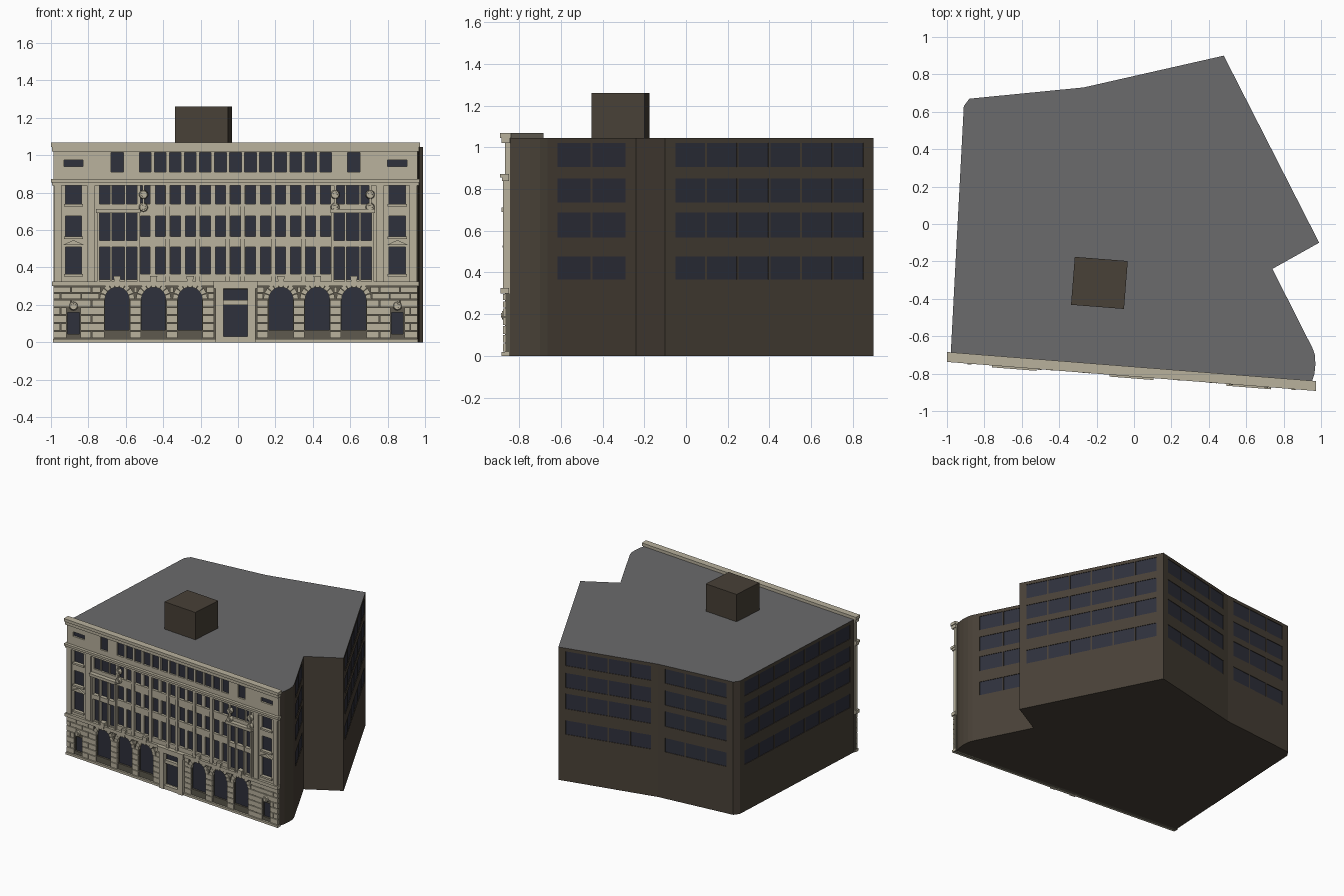
import bpy, bmesh, math
from mathutils import Matrix, Vector

if "Cube" in bpy.data.objects:
    bpy.data.objects.remove(bpy.data.objects["Cube"])


def material(name, rgb):
    m = bpy.data.materials.new(name)
    m.use_nodes = True
    m.diffuse_color = (*rgb, 1)
    bsdf = next(n for n in m.node_tree.nodes if n.type == "BSDF_PRINCIPLED")
    bsdf.inputs["Base Color"].default_value = (*rgb, 1)
    return m


STONE = material("pale stone", (0.48, 0.44, 0.335))
JOINT = material("dark joint", (0.11, 0.10, 0.075))
GLASS = material("dark glass", (0.028, 0.03, 0.045))
WALL = material("brown wall", (0.065, 0.052, 0.038))
ROOF = material("grey roof", (0.145, 0.145, 0.15))

# The street front is slightly skewed; its parts are built straight, then sheared
SKEW = Matrix(((1, 0, 0, -0.0135), (-0.0786, 1, 0, -0.792), (0, 0, 1, 0), (0, 0, 0, 1)))


def prism(bm, pts, y0, y1):
    """Extrude an x-z outline between two depths; outward is -y."""
    a = [bm.verts.new((x, y0, z)) for x, z in pts]
    b = [bm.verts.new((x, y1, z)) for x, z in pts]
    bm.faces.new(a)
    bm.faces.new(b[::-1])
    for i in range(len(a)):
        j = (i + 1) % len(a)
        bm.faces.new((a[j], a[i], b[i], b[j]))


def box(bm, x0, x1, y0, y1, z0, z1):
    prism(bm, [(x0, z0), (x1, z0), (x1, z1), (x0, z1)], y0, y1)


def finish(name, bm, mats, matrix=SKEW):
    bm.transform(matrix)
    bmesh.ops.recalc_face_normals(bm, faces=bm.faces)
    me = bpy.data.meshes.new(name)
    bm.to_mesh(me)
    bm.free()
    for m in mats:
        me.materials.append(m)
    ob = bpy.data.objects.new(name, me)
    bpy.context.collection.objects.link(ob)
    return ob


def carve(ob, cutter):
    mod = ob.modifiers.new("openings", "BOOLEAN")
    mod.object, mod.solver = cutter, "EXACT"
    bpy.context.view_layer.update()
    me = bpy.data.meshes.new_from_object(ob.evaluated_get(bpy.context.evaluated_depsgraph_get()))
    ob.modifiers.clear()
    ob.data = me


# Main block with flat roof
foot = [(-0.98, -0.697), (0.95, -0.848), (0.965, -0.80), (0.97, -0.75), (0.967, -0.70),
        (0.955, -0.665), (0.74, -0.24), (0.99, -0.10), (0.48, 0.90), (-0.27, 0.73),
        (-0.88, 0.67), (-0.91, 0.63)]
bm = bmesh.new()
prism(bm, [(x, -y) for x, y in foot], 0, 1.045)
bm.transform(Matrix.Rotation(math.pi / 2, 4, "X"))
bm.transform(Matrix.Scale(1, 4))
for f in bm.faces:
    f.normal_update()
    f.material_index = int(abs(f.normal.z) > 0.5 and f.calc_center_median().z > 0.5)
body = finish("main_block", bm, [WALL, ROOF], Matrix())

# Plain windows on the side and back walls: start corner, end corner, pane count
ROWS = [(0.367, 0.477), (0.568, 0.687), (0.735, 0.85), (0.907, 1.02)]
cuts, panes = bmesh.new(), bmesh.new()
for i, j, n in ((5, 6, 2), (7, 8, 6), (8, 9, 4), (9, 10, 3), (11, 0, 7)):
    a, b = Vector(foot[i]), Vector(foot[j])
    run = b - a
    pitch = (run.length - 0.1) / n
    turn = Matrix.Rotation(math.atan2(run.y, run.x), 4, "Z")
    for k in range(n):
        p = a + run.normalized() * (0.05 + pitch * (k + 0.5))
        for z0, z1 in ROWS:
            place = Matrix.Translation((p.x, p.y, (z0 + z1) / 2)) @ turn
            size = Matrix.Diagonal((pitch - 0.01, 0.02, z1 - z0, 1))
            bmesh.ops.create_cube(cuts, size=1, matrix=place @ size)
            back = Matrix.Translation((0, 0.008, 0))
            bmesh.ops.create_cube(panes, size=1, matrix=place @ back @ Matrix.Diagonal((pitch - 0.01, 0.008, z1 - z0, 1)))
cutter = finish("cutter", cuts, [], Matrix())
carve(body, cutter)
bpy.data.objects.remove(cutter)
finish("side_windows", panes, [GLASS], Matrix())

# Roof plant box
bm = bmesh.new()
bmesh.ops.create_cube(bm, size=1, matrix=Matrix.Translation((-0.185, -0.315, 1.15))
                      @ Matrix.Rotation(math.radians(-4.5), 4, "Z") @ Matrix.Diagonal((0.284, 0.257, 0.22, 1)))
finish("roof_box", bm, [WALL], Matrix())

# Front openings
PITCH, BAY, SIDE, SPRING, R = 0.0803, 0.627, 0.866, 0.23, 0.065
ARCHES = [s * c for s in (-1, 1) for c in (0.243, 0.438, 0.633)]
FLOORS = [(0.365, 0.51), (0.567, 0.675), (0.74, 0.838)]
BAY_PANES = [(-0.1, -0.045), (-0.034, 0.034), (0.045, 0.1)]
upper, lower = bmesh.new(), bmesh.new()


def opening(bm, x, half, z0, z1):
    box(bm, x - half, x + half, -0.1, 0.1, z0, z1)


for k in range(-6, 7):
    opening(upper, k * PITCH, 0.031, 0.91, 1.015)
    for z0, z1 in FLOORS:
        opening(upper, k * PITCH, 0.026, z0, z1)
for s in (-1, 1):
    opening(upper, s * 0.632, 0.033, 0.91, 1.015)
    opening(upper, s * SIDE, 0.052, 0.94, 0.975)
    for z0, z1 in FLOORS:
        opening(upper, s * SIDE, 0.044, z0, z1)
    for x0, x1 in BAY_PANES:
        for z0, z1 in ((0.335, 0.51), (0.545, 0.69), FLOORS[2]):
            opening(upper, s * BAY + (x0 + x1) / 2, (x1 - x0) / 2, z0, z1)
    opening(lower, s * SIDE, 0.031, 0.045, 0.16)
opening(lower, 0, 0.064, 0.03, 0.20)
opening(lower, 0, 0.064, 0.225, 0.283)
for c in ARCHES:
    arc = [(c + R * math.cos(math.pi * t / 16), SPRING + R * math.sin(math.pi * t / 16)) for t in range(17)]
    prism(lower, [(c - R, 0.065), (c + R, 0.065)] + arc, -0.1, 0.1)
for name, cut, z0, z1, mat in (("upper_front", upper, 0.30, 1.04, STONE), ("ground_front", lower, 0, 0.30, JOINT)):
    bm = bmesh.new()
    box(bm, -0.972, 0.972, 0, 0.024, z0, z1)
    wall = finish(name, bm, [mat])
    cutter = finish("cutter", cut, [])
    carve(wall, cutter)
    bpy.data.objects.remove(cutter)
bm = bmesh.new()
box(bm, -0.96, 0.96, 0.014, 0.02, 0.02, 1.025)
finish("front_glass", bm, [GLASS])

# Cornices, string courses and plinth
bm = bmesh.new()
for half, out, back, z0, z1 in ((0.98, 0.015, 0.025, 1.02, 1.045), (0.986, 0.023, 0.03, 1.045, 1.068),
                                (0.98, 0.014, 0.02, 0.838, 0.855), (0.985, 0.023, 0.02, 0.855, 0.872),
                                (0.98, 0.02, 0.02, 0.30, 0.326), (0.976, 0.015, 0.02, 0, 0.018)):
    box(bm, -half, half, -out, back, z0, z1)
finish("cornices", bm, [STONE])

# Rusticated ground floor blocks, laid in running bond around the openings
bm = bmesh.new()
levels = [0.02 + 0.042 * i for i in range(6)] + [0.265, 0.30]
for row, (z0, z1) in enumerate(zip(levels, levels[1:])):
    blocked = [(-0.112, 0.112)]
    for c in ARCHES:
        half = R + 0.001 if z1 < SPRING + 0.01 else math.sqrt(0.094 ** 2 - (z0 - SPRING) ** 2)
        blocked.append((c - half, c + half))
    if z0 < 0.16:
        blocked += [(s * SIDE - 0.036, s * SIDE + 0.036) for s in (-1, 1)]
    x = -0.975
    for lo, hi in sorted(blocked) + [(0.975, 1)]:
        joints = [0.11 * (k + row % 2 / 2) for k in range(-10, 11)]
        cutsx = [x] + [j for j in joints if x + 0.025 < j < lo - 0.025] + [lo]
        for a, b in zip(cutsx, cutsx[1:]):
            if b - a > 0.008:
                box(bm, a + 0.002, b - 0.002, -0.01, 0.002, z0 + 0.002, z1 - 0.003)
        x = hi
finish("rusticated_blocks", bm, [STONE])

# Arch stones with a taller keystone
bm = bmesh.new()
for c in ARCHES:
    for k in range(9):
        a0, a1 = (math.pi * (k + e) / 9 for e in (0.04, 0.96))
        outer, out = (0.125, 0.024) if k == 4 else (0.094, 0.014)
        prism(bm, [(c + r * math.cos(a), SPRING + r * math.sin(a))
                   for r, a in ((R, a0), (outer, a0), (outer, a1), (R, a1))], -out, 0.012)
finish("arch_stones", bm, [STONE])

# Entrance surround
bm = bmesh.new()
for s in (-1, 1):
    box(bm, s * 0.064, s * 0.108, -0.026, 0.01, 0, 0.29)
box(bm, -0.064, 0.064, -0.01, 0.014, 0.20, 0.225)
box(bm, -0.064, 0.064, -0.02, 0.014, 0, 0.03)
box(bm, -0.118, 0.118, -0.033, 0.01, 0.288, 0.327)
finish("entrance_surround", bm, [STONE])

# Pilasters between window groups, with sills
bm = bmesh.new()
for s in (-1, 1):
    for k in (0.5, 2.5, 4.5):
        box(bm, s * k * PITCH - 0.012, s * k * PITCH + 0.012, -0.012, 0.002, 0.326, 0.84)
    for x, half in ((0.772, 0.022), (0.95, 0.02)):
        box(bm, s * x - half, s * x + half, -0.01, 0.002, 0.326, 0.84)
    for z0, z1 in FLOORS:
        box(bm, s * SIDE - 0.052, s * SIDE + 0.052, -0.012, 0.002, z0 - 0.014, z0)
finish("pilasters", bm, [STONE])
bm = bmesh.new()
for z0, z1 in FLOORS:
    box(bm, -0.508, 0.508, -0.006, 0.002, z0 - 0.014, z0)
finish("sills", bm, [STONE])

# Projecting bays and small pediments
bays, gables = bmesh.new(), bmesh.new()
for s in (-1, 1):
    c = s * BAY
    for x0, x1 in ((-0.114, -0.1), (-0.045, -0.034), (0.034, 0.045), (0.1, 0.114)):
        box(bays, c + x0, c + x1, -0.018, 0.002, 0.326, 0.70)
    box(bays, c - 0.1, c + 0.1, -0.014, 0.002, 0.51, 0.545)
    box(bays, c - 0.12, c + 0.12, -0.033, 0.002, 0.69, 0.712)
    prism(gables, [(s * SIDE - 0.057, 0.52), (s * SIDE + 0.057, 0.52), (s * SIDE, 0.547)], -0.016, 0.002)
finish("bay_frames", bays, [STONE])
finish("window_pediments", gables, [STONE])

# Carved roundels on the bays and above the small windows
bm = bmesh.new()
spots = [(x, z) for x in (-0.492, 0.533, 0.72) for z in (0.79, 0.722)] + [(-SIDE, 0.195), (SIDE, 0.195)]
for x, z in spots:
    for radius, depth in ((0.025, 0.024), (0.014, 0.034)):
        bmesh.ops.create_cone(bm, cap_ends=True, segments=14, radius1=radius, radius2=radius * 0.8, depth=depth,
                              matrix=Matrix.Translation((x, -0.01, z)) @ Matrix.Rotation(math.pi / 2, 4, "X"))
for x in (-0.492, 0.533, 0.72):
    box(bm, x - 0.006, x + 0.006, -0.016, 0.002, 0.70, 0.84)
finish("roundels", bm, [STONE])
